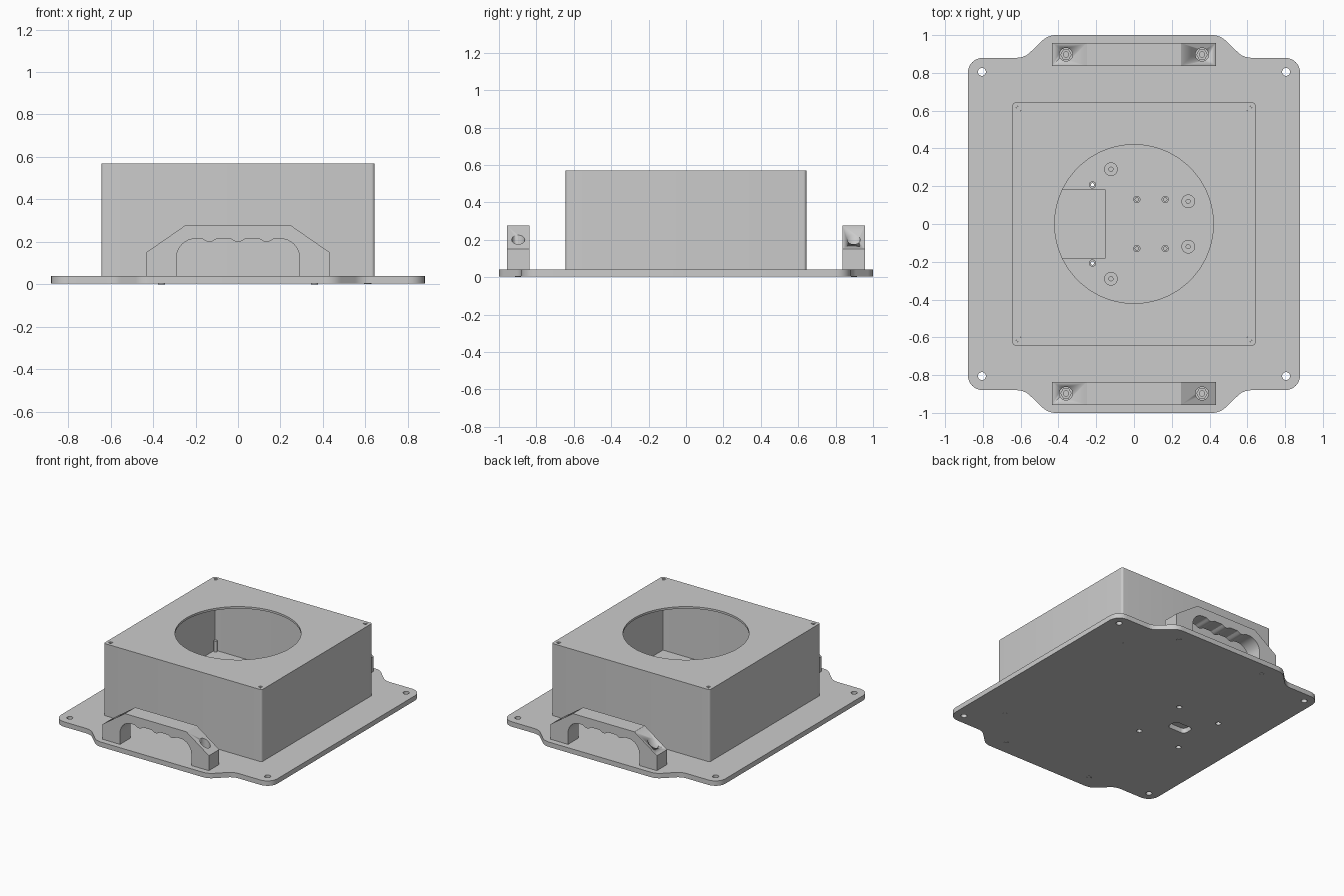
import bpy, bmesh
from math import pi, sin, cos, tan, radians
from mathutils import Vector, Matrix

cube = bpy.data.objects.get("Cube")
if cube:
    bpy.data.objects.remove(cube)

grey = bpy.data.materials.new("light_grey")
grey.use_nodes = True
grey.diffuse_color = (0.6, 0.6, 0.6, 1)
grey.node_tree.nodes["Principled BSDF"].inputs["Base Color"].default_value = (0.6, 0.6, 0.6, 1)


def rounded(corners, seg=6):
    """Polygon from (x, y, radius) corners, with true arc fillets."""
    out = []
    for i, (x, y, r) in enumerate(corners):
        p = Vector((x, y))
        u = (Vector(corners[i - 1][:2]) - p).normalized()
        v = (Vector(corners[(i + 1) % len(corners)][:2]) - p).normalized()
        half = u.angle(v) / 2
        c = p + (u + v).normalized() * (r / sin(half))
        a = (p + u * (r / tan(half)) - c).normalized()
        b = (p + v * (r / tan(half)) - c).normalized()
        sweep = pi - 2 * half
        for k in range(seg + 1):
            t = k / seg
            out.append(c + (a * sin((1 - t) * sweep) + b * sin(t * sweep)) * (r / sin(sweep)))
    return out


signs = ((1, 1), (-1, 1), (-1, -1), (1, -1))


def rect(hx, hy, r, cx=0):
    return rounded([(cx + sx * hx, sy * hy, r) for sx, sy in signs])


def circle(x, y, r, n=20):
    return [Vector((x + r * cos(2 * pi * k / n), y + r * sin(2 * pi * k / n))) for k in range(n)]


def prism(name, loops, z0, z1, matrix=Matrix()):
    """Extrude an outline, with any further loops as holes, from z0 to z1."""
    cu = bpy.data.curves.new(name + "_profile", 'CURVE')
    cu.dimensions, cu.fill_mode, cu.extrude = '2D', 'BOTH', (z1 - z0) / 2
    for pts in loops:
        s = cu.splines.new('POLY')
        s.points.add(len(pts) - 1)
        for q, p in zip(s.points, pts):
            q.co = (p.x, p.y, 0, 1)
        s.use_cyclic_u = True
    tmp = bpy.data.objects.new(name + "_tmp", cu)
    bpy.context.collection.objects.link(tmp)
    dg = bpy.context.evaluated_depsgraph_get()
    me = bpy.data.meshes.new_from_object(tmp.evaluated_get(dg))
    bpy.data.objects.remove(tmp)
    bm = bmesh.new()
    bm.from_mesh(me)
    bmesh.ops.remove_doubles(bm, verts=bm.verts, dist=1e-5)
    bmesh.ops.recalc_face_normals(bm, faces=bm.faces)
    bmesh.ops.translate(bm, verts=bm.verts, vec=(0, 0, (z0 + z1) / 2))
    bm.transform(matrix)
    bm.to_mesh(me)
    bm.free()
    me.name = name
    me.materials.clear()
    me.materials.append(grey)
    ob = bpy.data.objects.new(name, me)
    bpy.context.collection.objects.link(ob)
    bpy.ops.object.select_all(action='DESELECT')
    ob.select_set(True)
    bpy.context.view_layer.objects.active = ob
    bpy.ops.object.shade_smooth_by_angle(angle=radians(30))
    return ob


def screw(name, x, y, r, z0, z1, sides=20):
    """Screw head with a hex socket, and a core that closes the socket."""
    prism(name, [circle(x, y, r, sides), circle(x, y, r * 0.5, 6)], z0, z1)
    prism(name + "_core", [circle(x, y, r * 0.55, 6)], z0, z1 - r * 0.5)


BOTTOM, FLOOR, TOP = 0.004, 0.04, 0.57

# Base plate with a tab at the front and back
quarter = [(0.88, 0.88, 0.08), (0.58, 0.88, 0.1), (0.455, 1.0, 0.1)]
outline = []
for sx, sy in signs:
    part = [(sx * x, sy * y, r) for x, y, r in quarter]
    outline += part if sx * sy > 0 else part[::-1]
holes = [circle(sx * 0.805, sy * 0.805, 0.021) for sx, sy in signs]
holes += [circle(x, s * 0.207, 0.018) for x in (-0.22, -0.56) for s in (1, -1)]
prism("base_plate", [rounded(outline), rect(0.075, 0.045, 0.03, -0.4)] + holes, BOTTOM, FLOOR)

# Hollow housing: walls and a lid with a large round opening
prism("housing_walls", [rect(0.643, 0.643, 0.015), rect(0.625, 0.625, 0.005)], FLOOR, TOP - 0.015)
prism("housing_lid", [rect(0.643, 0.643, 0.015), circle(0, 0, 0.42, 96)]
      + [circle(sx * 0.61, sy * 0.61, 0.015) for sx, sy in signs], TOP - 0.015, TOP)
for sx, sy in signs:
    screw("lid_screw", sx * 0.61, sy * 0.61, 0.0145, TOP - 0.04, TOP - 0.003)

# Low module on the housing floor, with its fixings
prism("floor_module", [rect(0.24, 0.183, 0.004, -0.39)], FLOOR, FLOOR + 0.05)
for s in (1, -1):
    prism("corner_post", [circle(-0.61, s * 0.61, 0.012)], FLOOR, FLOOR + 0.08)
    prism("module_bush", [circle(-0.22, s * 0.207, 0.019), circle(-0.22, s * 0.207, 0.009)],
          FLOOR, FLOOR + 0.02)
    for x in (0.015, 0.165):
        screw("floor_screw", x, s * 0.13, 0.019, FLOOR, FLOOR + 0.02)
    for x, y in ((-0.122, 0.29), (0.287, 0.12)):
        prism("standoff", [circle(x, s * y, 0.036, 28), circle(x, s * y, 0.011)],
              FLOOR, FLOOR + 0.03)
    # Nut under the plate beneath the housing corner
    prism("underside_nut", [circle(0.61, s * 0.61, 0.018, 6)], BOTTOM - 0.001, BOTTOM + 0.005)

# Handles: angled bar with a rounded, finger-grooved opening
arch = [Vector((0.29, FLOOR))]
arch += [Vector((0.2 + 0.09 * cos(k * pi / 16), 0.125 + 0.09 * sin(k * pi / 16))) for k in range(9)]
grip = []
for k in range(1, 48):
    x = 0.2 - 0.4 * k / 48
    grip.append(Vector((x, 0.215 - 0.015 * max(0, cos(2 * pi * x / 0.135)))))
inner = arch + grip + [Vector((-p.x, p.y)) for p in reversed(arch)]
outer = [(-0.433, FLOOR), (-0.433, 0.15), (-0.25, 0.277), (0.25, 0.277), (0.433, 0.15), (0.433, FLOOR)]
profile = inner + [Vector(p) for p in outer]
for side, s in (("front", -1), ("back", 1)):
    y = s * 0.897
    stand = Matrix.Translation((0, y, 0)) @ Matrix.Rotation(pi / 2, 4, 'X')
    handle = prism(side + "_handle", [profile], -0.06, 0.06, stand)
    for x in (-0.36, 0.36):
        cutter = prism("bolt_recess_cutter", [circle(x, y, 0.035, 28)], 0.12, 0.4)
        cutter.hide_render = True
        cutter.hide_set(True)
        cutter.display_type = 'WIRE'
        cut = handle.modifiers.new("bolt_recess", 'BOOLEAN')
        cut.operation, cut.solver, cut.object = 'DIFFERENCE', 'EXACT', cutter
        screw(side + "_handle_bolt", x, y, 0.03, 0.118, 0.15, 6)
        prism(side + "_bolt_end", [circle(x, y, 0.016)], 0, BOTTOM + 0.005)
